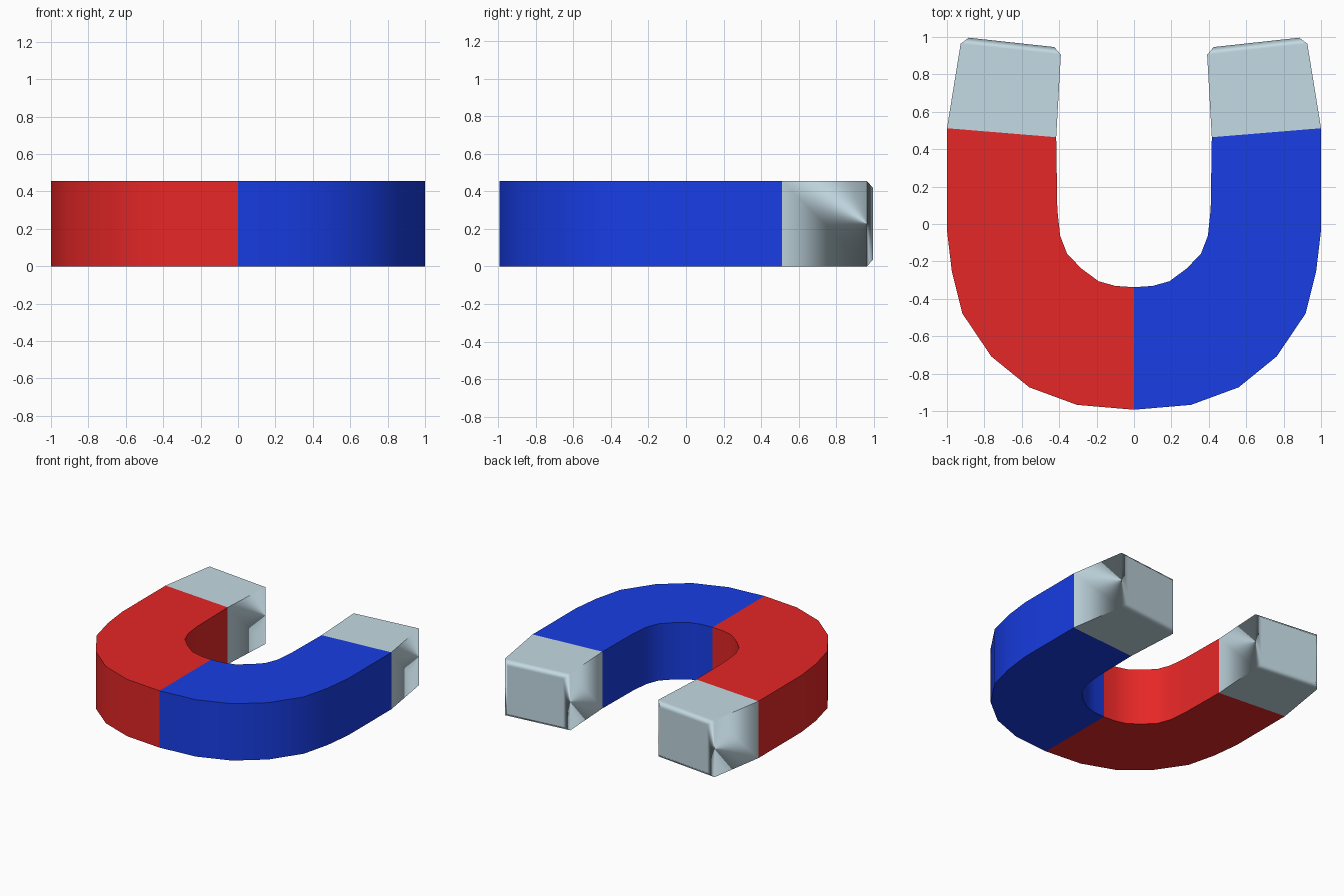
import bpy, bmesh, math

if "Cube" in bpy.data.objects:
    bpy.data.objects.remove(bpy.data.objects["Cube"])

H = 0.455       # thickness
DY = -0.003     # centring shift

# (outer x, outer y, inner x, inner y) stations from the bend to the pole joint
ARM = [
    (0.000, -0.990, 0.000, -0.335),
    (0.305, -0.964, 0.100, -0.328),
    (0.560, -0.870, 0.190, -0.303),
    (0.763, -0.705, 0.280, -0.236),
    (0.918, -0.475, 0.357, -0.158),
    (0.974, -0.250, 0.395, -0.060),
    (1.000, -0.030, 0.410, 0.080),
    (1.000, 0.515, 0.416, 0.467),
]
TIP = [ARM[-1], (0.921, 1.003, 0.389, 0.945)]


def material(name, rgb):
    m = bpy.data.materials.new(name)
    m.diffuse_color = (*rgb, 1)
    m.use_nodes = True
    m.node_tree.nodes["Principled BSDF"].inputs["Base Color"].default_value = m.diffuse_color
    return m


red = material("red paint", (0.79, 0.020, 0.020))
blue = material("blue paint", (0.0090, 0.047, 0.78))
steel = material("pale steel", (0.55, 0.70, 0.77))


def bar(name, stations, side, mat, bevel_end=False):
    """Loft a rectangular section along the stations; side mirrors in x."""
    bm = bmesh.new()
    rings = []
    for ox, oy, ix, iy in stations:
        rings.append([bm.verts.new((side * x, y + DY, z)) for x, y, z in
                      ((ox, oy, 0), (ox, oy, H), (ix, iy, H), (ix, iy, 0))])
    for a, b in zip(rings, rings[1:]):
        for i in range(4):
            j = (i + 1) % 4
            f = [a[i], a[j], b[j], b[i]]
            bm.faces.new(f if side < 0 else f[::-1])
    # closed, chamfered pole end
    if bevel_end:
        end = bm.faces.new(rings[-1] if side < 0 else rings[-1][::-1])
        bmesh.ops.bevel(bm, geom=list(end.edges), offset=0.037, segments=1,
                        affect='EDGES', profile=0.5)
    # orient outward, judged by the top faces
    bmesh.ops.recalc_face_normals(bm, faces=bm.faces)
    top = max(bm.faces, key=lambda f: f.calc_center_median().z)
    if top.normal.z < 0:
        bmesh.ops.reverse_faces(bm, faces=bm.faces)
    me = bpy.data.meshes.new(name)
    bm.to_mesh(me)
    bm.free()
    me.materials.append(mat)
    ob = bpy.data.objects.new(name, me)
    bpy.context.collection.objects.link(ob)
    bpy.ops.object.select_all(action='DESELECT')
    ob.select_set(True)
    bpy.context.view_layer.objects.active = ob
    # chamfers blend softly while the big faces stay flat
    bpy.ops.object.shade_smooth_by_angle(angle=math.radians(60 if bevel_end else 30))
    if bevel_end:
        wn = ob.modifiers.new("flat faces", 'WEIGHTED_NORMAL')
        wn.weight = 100
        wn.keep_sharp = True
    return ob


# painted halves of the horseshoe and bare metal poles
for side, label, paint in ((-1, "left", red), (1, "right", blue)):
    bar(label + "_arm", ARM, side, paint)
    bar(label + "_pole_tip", TIP, side, steel, True)
